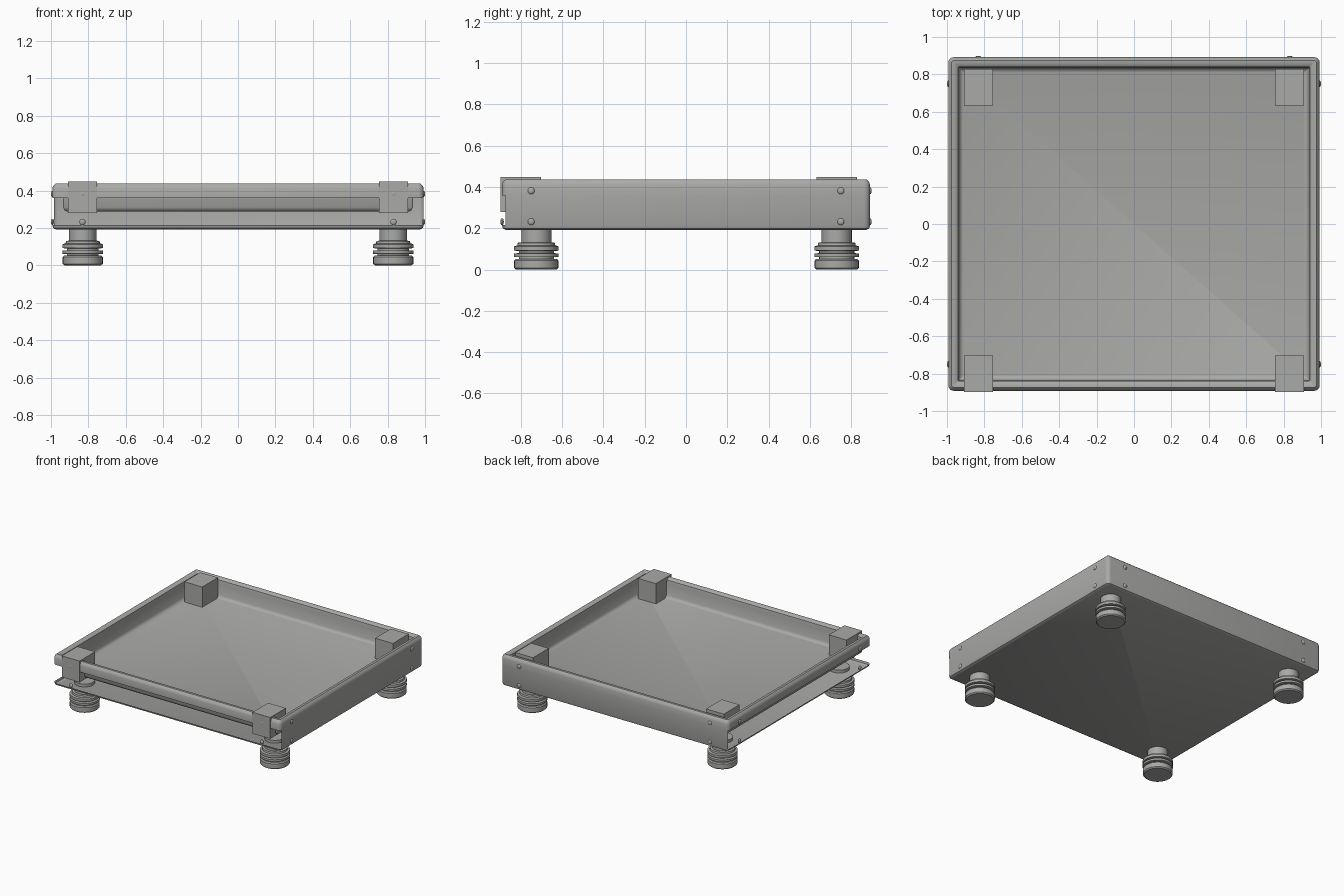
import bpy, bmesh, math
from mathutils import Vector

if "Cube" in bpy.data.objects:
    bpy.data.objects.remove(bpy.data.objects["Cube"])

grey = bpy.data.materials.new("plain grey")
grey.diffuse_color = (0.4, 0.4, 0.39, 1)
grey.use_nodes = True
grey.node_tree.nodes["Principled BSDF"].inputs["Base Color"].default_value = grey.diffuse_color


def finish(bm, name, smooth=True):
    me = bpy.data.meshes.new(name)
    bm.to_mesh(me)
    bm.free()
    ob = bpy.data.objects.new(name, me)
    bpy.context.collection.objects.link(ob)
    me.materials.append(grey)
    if smooth:
        bpy.ops.object.select_all(action='DESELECT')
        ob.select_set(True)
        bpy.context.view_layer.objects.active = ob
        bpy.ops.object.shade_smooth_by_angle(angle=math.radians(40))
    return ob


def rect_ring(bm, inset, z, hx=0.993, hy=0.892):
    # rounded rectangle, counter-clockwise
    r = max(0.03 - inset, 0.006)
    hx, hy = hx - inset, hy - inset
    ring = []
    for i, (sx, sy) in enumerate([(1, 1), (-1, 1), (-1, -1), (1, -1)]):
        for k in range(5):
            a = math.pi / 2 * (i + k / 4)
            ring.append(bm.verts.new((sx * (hx - r) + r * math.cos(a),
                                      sy * (hy - r) + r * math.sin(a), z)))
    return ring


# tray: sheet running floor, inner wall, rolled rim, outer wall, base
profile = [(0.08, 0.288), (0.066, 0.294), (0.058, 0.31), (0.056, 0.40),
           (0.052, 0.425), (0.038, 0.437), (0.018, 0.437), (0.005, 0.425),
           (0, 0.41), (0, 0.36), (0, 0.215), (0.005, 0.20), (0.02, 0.192)]
bm = bmesh.new()
rings = [rect_ring(bm, i, z) for i, z in profile]
n = len(rings[0])
bm.faces.new(rings[0])
for a, b in zip(rings, rings[1:]):
    for k in range(n):
        q = [a[k], b[k], b[(k + 1) % n], a[(k + 1) % n]]
        c = sum((v.co for v in q), Vector()) / 4
        # front and left outer walls are open below the rim
        if a is rings[9] and (c.x < -0.98 or c.y < -0.875):
            continue
        bm.faces.new(q)
bm.faces.new(list(reversed(rings[-1])))
bmesh.ops.recalc_face_normals(bm, faces=bm.faces)
finish(bm, "tray_body")

# corner blocks
for sx in (-1, 1):
    for y, tag in ((-0.80, "front"), (0.73, "back")):
        bm = bmesh.new()
        bmesh.ops.create_cube(bm, size=1)
        for v in bm.verts:
            v.co = (v.co.x * 0.155 + sx * 0.832, v.co.y * 0.195 + y,
                    v.co.z * 0.168 + 0.364)
        finish(bm, tag + "_corner_block", False)

# feet: turned profile with stacked rings
foot = [(0, 0), (0.098, 0), (0.107, 0.008), (0.107, 0.044), (0.1, 0.052),
        (0.085, 0.052), (0.085, 0.06), (0.108, 0.062), (0.108, 0.078),
        (0.085, 0.08), (0.085, 0.09), (0.108, 0.092), (0.108, 0.112),
        (0.098, 0.116), (0.092, 0.116), (0.09, 0.13), (0.073, 0.132),
        (0.073, 0.215), (0, 0.215)]
for sx in (-1, 1):
    for y, tag in ((-0.725, "front"), (0.73, "back")):
        bm = bmesh.new()
        vs = [bm.verts.new((r, 0, z)) for r, z in foot]
        es = [bm.edges.new(p) for p in zip(vs, vs[1:])]
        bmesh.ops.spin(bm, geom=vs + es, cent=(0, 0, 0), axis=(0, 0, 1),
                       angle=2 * math.pi, steps=32)
        bmesh.ops.remove_doubles(bm, verts=bm.verts, dist=1e-4)
        bmesh.ops.recalc_face_normals(bm, faces=bm.faces)
        bmesh.ops.translate(bm, verts=bm.verts, vec=(sx * 0.83, y, 0))
        finish(bm, tag + "_foot")

# rivets on all four sides
bm = bmesh.new()
for z in (0.232, 0.382):
    for s in (-1, 1):
        for t in (-1, 1):
            for p, flat in (((s * 0.992, t * 0.75, z), (0.5, 1, 1)),
                            ((t * 0.832, s * 0.891, z), (1, 0.5, 1))):
                new = bmesh.ops.create_uvsphere(bm, u_segments=12, v_segments=8,
                                                radius=0.017)["verts"]
                bmesh.ops.scale(bm, verts=new, vec=flat)
                bmesh.ops.translate(bm, verts=new, vec=p)
finish(bm, "rivets")
